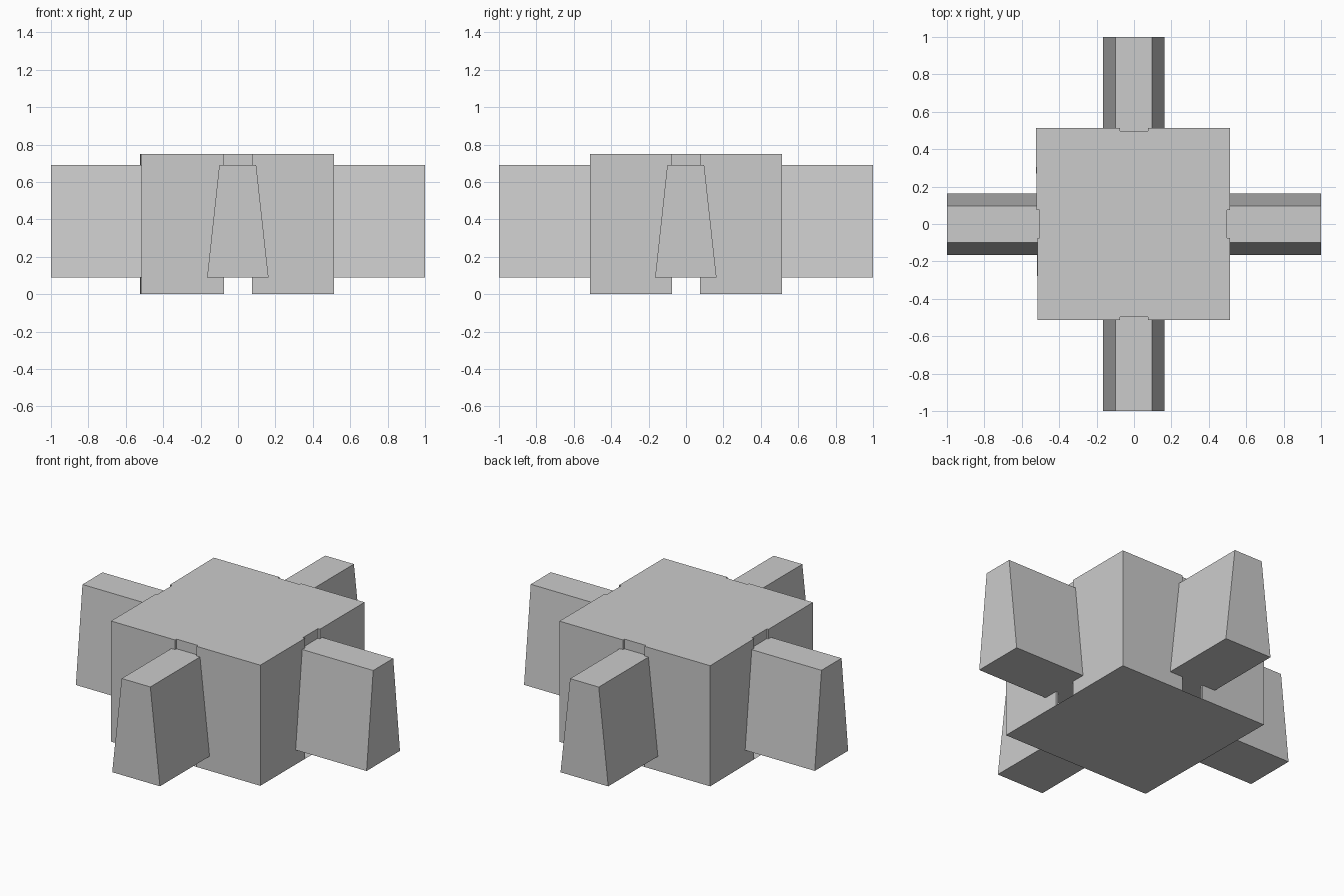
import bpy, bmesh

if "Cube" in bpy.data.objects:
    bpy.data.objects.remove(bpy.data.objects["Cube"])

TOP = 0.75


def finish(name, bm):
    bmesh.ops.remove_doubles(bm, verts=bm.verts, dist=1e-5)
    mesh = bpy.data.meshes.new(name)
    bm.to_mesh(mesh)
    bm.free()
    ob = bpy.data.objects.new(name, mesh)
    bpy.context.collection.objects.link(ob)
    return ob


def face(bm, pts):
    return bm.faces.new([bm.verts.new(p) for p in pts])


# Hollow body: outline runs counter-clockwise, with a shallow slot in each side
a, d, g = 0.512, 0.498, 0.074
outline = [
    (-0.515, -a), (-g, -a), (-g, -d), (g, -d), (g, -a), (a, -a),
    (a, -g), (d, -g), (d, g), (a, g), (a, a),
    (g, a), (g, d), (-g, d), (-g, a), (-0.525, a),
    (-0.52, g), (-0.505, g), (-0.505, -g), (-0.515, -g),
]
slots = {2, 7, 12, 17}      # edges that are slot backs, open under the arms
bm = bmesh.new()
for i, (p, q) in enumerate(zip(outline, outline[1:] + outline[:1])):
    z = 0.09 if i in slots else 0.0
    face(bm, [(*p, z), (*q, z), (*q, TOP), (*p, TOP)])
face(bm, [(*p, TOP) for p in outline])
# Floor has no slots
corners = [outline[i] for i in (15, 10, 5, 0)]
face(bm, [(*p, 0.0) for p in corners])
finish("body", bm)


# Two tapered bars crossing through the body
def bar(name, along_x):
    profile = [(-0.165, 0.09), (0.163, 0.09), (0.097, 0.69), (-0.1, 0.69)]
    bm = bmesh.new()
    end = face(bm, [(-1, u if along_x else -u, z) for u, z in profile])
    ext = bmesh.ops.extrude_face_region(bm, geom=[end], use_keep_orig=True)
    verts = [v for v in ext["geom"] if isinstance(v, bmesh.types.BMVert)]
    bmesh.ops.translate(bm, verts=verts, vec=(2, 0, 0))
    if not along_x:
        for v in bm.verts:
            v.co.x, v.co.y = -v.co.y, v.co.x
    bmesh.ops.recalc_face_normals(bm, faces=bm.faces)
    return finish(name, bm)


bar("side_arms", True)
bar("front_back_arms", False)
